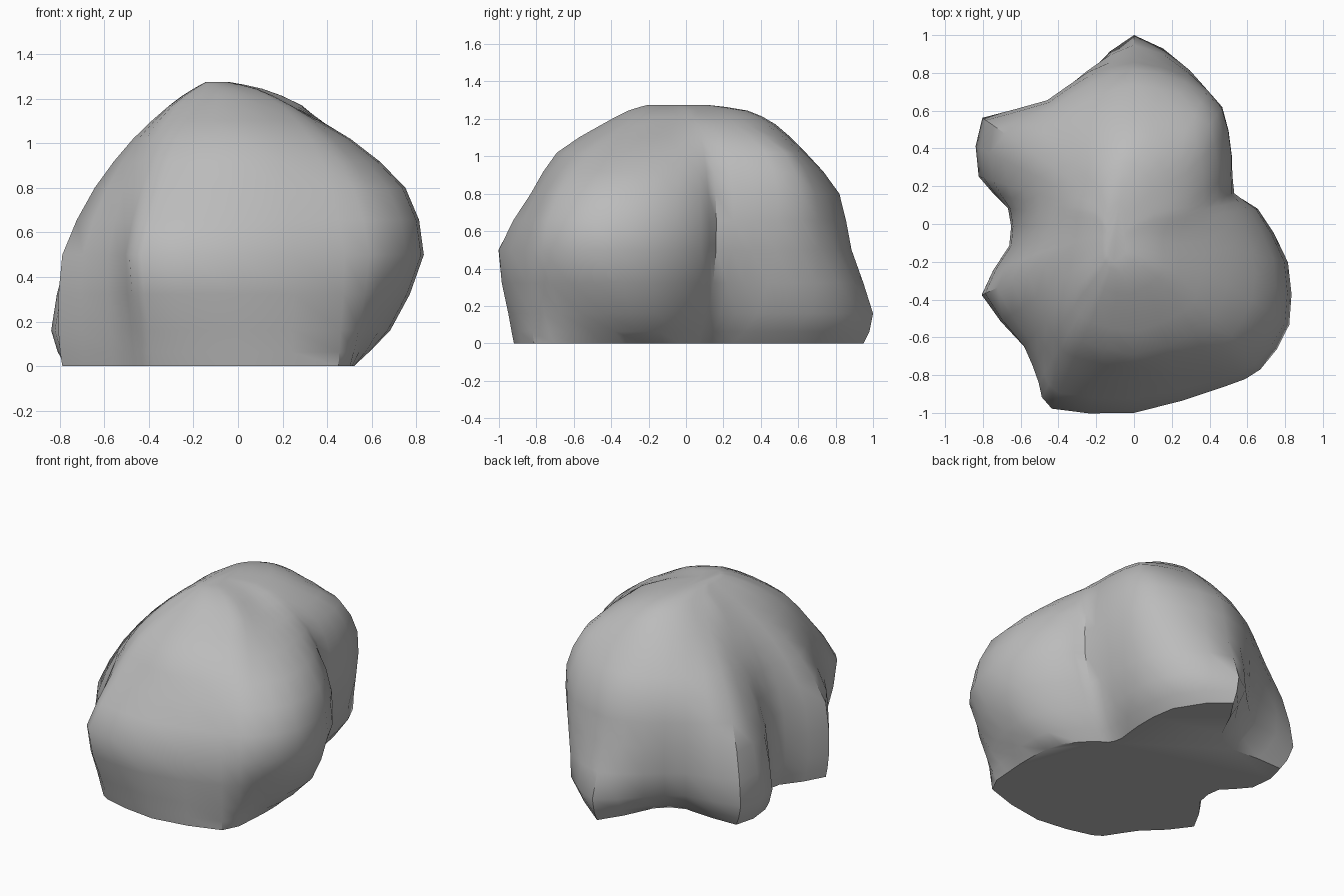
import bpy, bmesh, math
from mathutils import Vector

if "Cube" in bpy.data.objects:
    bpy.data.objects.remove(bpy.data.objects["Cube"])

# Heights of the rock's contour rings, and the radius at each height per direction
LEVELS = (0.0, 0.16, 0.5, 0.8, 1.02, 1.17)
PROFILES = {
    90: (.95, 1.0, .885, .82, .64, .48),       # rear point
    70: (.70, .86, .85, .80, .65, .46),
    53: (.44, .65, .76, .77, .66, .41),        # rear right corner
    35: (.30, .46, .61, .63, .54, .34),
    17: (.29, .43, .55, .54, .46, .30),        # right valley
    7: (.35, .50, .66, .61, .47, .28),
    -14: (.50, .69, .84, .76, .52, .25),       # right lobe
    -33: (.62, .80, .98, .88, .59, .28),
    -49: (.78, .89, 1.02, .90, .65, .36),
    -61: (.93, .95, .985, .86, .67, .40),
    -90: (.92, .95, 1.0, .83, .69, .45),       # front face
    -114: (.93, .98, 1.07, .86, .68, .46),     # front left knob
    -121: (.90, .93, .98, .84, .67, .45),
    -132: (.84, .86, .87, .77, .62, .44),
    -155: (.87, .89, .87, .71, .52, .34),      # left ridge
    -170: (.63, .67, .66, .58, .46, .31),
    -187: (.62, .67, .66, .57, .44, .31),      # left valley
    -197: (.79, .86, .78, .61, .45, .32),      # rear left lobe
    -215: (.90, .98, .91, .74, .51, .34),
    -235: (.62, .77, .80, .75, .57, .40),
    -253: (.64, .83, .84, .78, .62, .45),
}

stone = bpy.data.materials.new("grey stone")
stone.diffuse_color = (0.5, 0.5, 0.5, 1)
stone.use_nodes = True
stone.node_tree.nodes["Principled BSDF"].inputs["Base Color"].default_value = stone.diffuse_color


def ring(z, radii, sx=1.0, sy=1.0, dx=0.0, dy=0.0):
    return [Vector((math.cos(math.radians(a)) * r * sx + dx,
                    math.sin(math.radians(a)) * r * sy + dy, z))
            for a, r in zip(PROFILES, radii)]


def midpoint(a, b, c, d):
    """Middle of the curve from b to c, softened towards a straight line."""
    return (b + c) / 2 + (b + c - a - d) * 0.05


def refine(points, closed):
    """Insert one curved midpoint between neighbouring points."""
    n, out = len(points), []
    for i in range(n):
        out.append(points[i])
        if closed:
            out.append(midpoint(points[i - 1], points[i],
                                points[(i + 1) % n], points[(i + 2) % n]))
        elif i < n - 1:
            out.append(midpoint(points[max(i - 1, 0)], points[i],
                                points[i + 1], points[min(i + 2, n - 1)]))
    return out


# Side contours and rounded crown
layers = list(zip(*PROFILES.values()))
rings = [ring(z, radii) for z, radii in zip(LEVELS, layers)]
rings.append(ring(1.245, layers[-1], 0.52, 0.68, -0.04, 0.0))
rings.append(ring(1.275, layers[-1], 0.18, 0.34, -0.09, -0.05))

# Round the contours around and up the rock
columns = [refine(list(c), False) for c in zip(*rings)]
rings = [refine(list(r), True) for r in zip(*columns)]

bm = bmesh.new()
rows = [[bm.verts.new(p) for p in r] for r in rings]
n = len(rows[0])
for low, high in zip(rows, rows[1:]):
    for i in range(n):
        j = (i + 1) % n
        bm.faces.new((low[i], low[j], high[j], high[i]))
bm.faces.new(rows[0])
bm.faces.new(rows[-1])
bmesh.ops.recalc_face_normals(bm, faces=bm.faces)

mesh = bpy.data.meshes.new("boulder")
bm.to_mesh(mesh)
bm.free()
mesh.materials.append(stone)
boulder = bpy.data.objects.new("boulder", mesh)
bpy.context.collection.objects.link(boulder)

# Soft shading with a crisp base edge
bpy.context.view_layer.objects.active = boulder
boulder.select_set(True)
bpy.ops.object.shade_smooth_by_angle(angle=math.radians(40))
